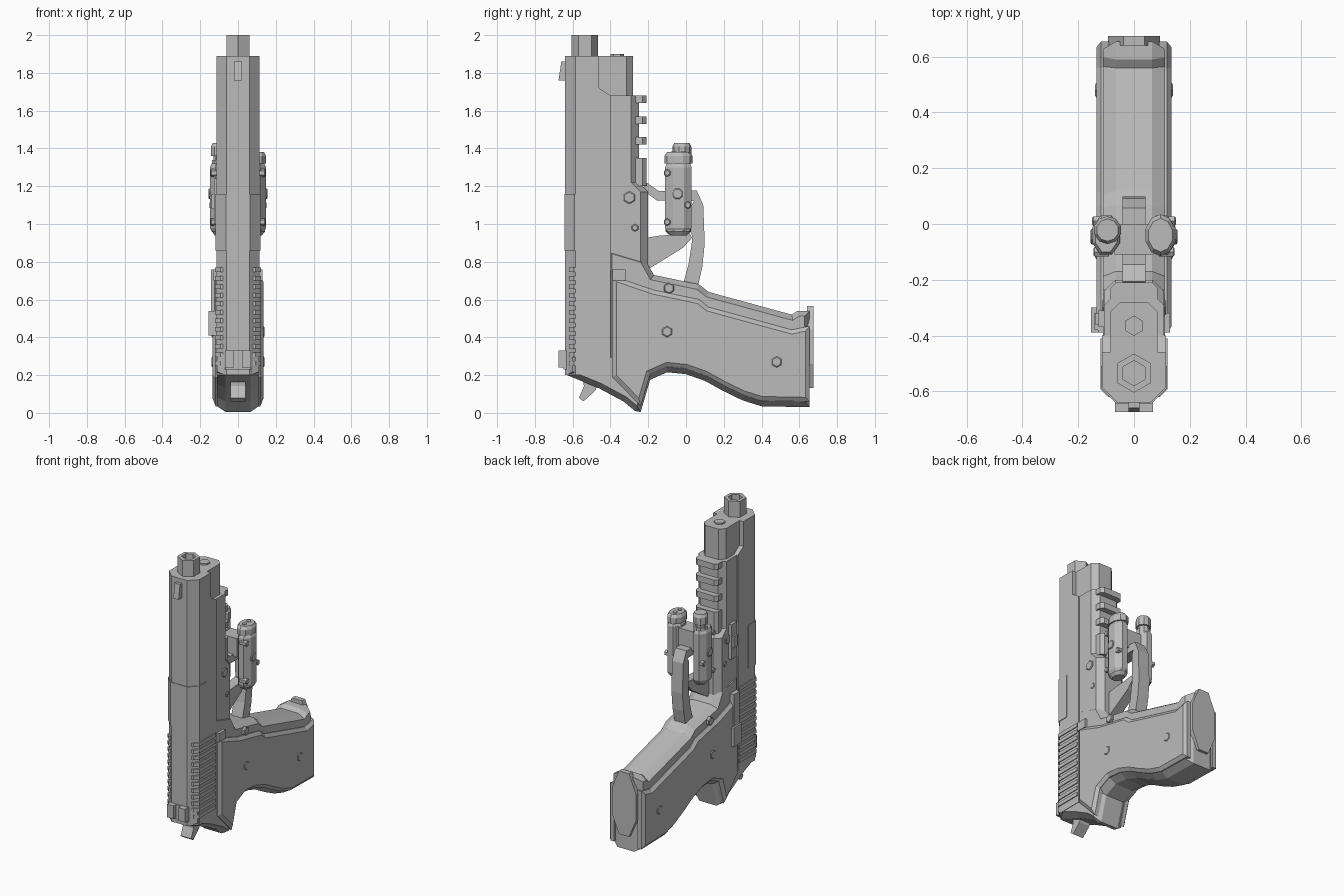
import bpy, bmesh, math
from mathutils import Vector

if "Cube" in bpy.data.objects:
    bpy.data.objects.remove(bpy.data.objects["Cube"])

SHADE = .5
grey = bpy.data.materials.new("gunmetal_grey")
grey.use_nodes = True
grey.diffuse_color = (SHADE, SHADE, SHADE, 1)
grey.node_tree.nodes["Principled BSDF"].inputs["Base Color"].default_value = grey.diffuse_color

AXES = {"x": lambda p, a, b: (p, a, b),
        "y": lambda p, a, b: (a, p, b),
        "z": lambda p, a, b: (a, b, p)}


def loft(name, axis, sections):
    """Skin a stack of (position, outline) sections along an axis, capping both ends."""
    bm = bmesh.new()
    rings = [[bm.verts.new(AXES[axis](p, *point)) for point in outline] for p, outline in sections]
    for low, high in zip(rings, rings[1:]):
        for i in range(len(low)):
            bm.faces.new((low[i - 1], low[i], high[i], high[i - 1]))
    bm.faces.new(rings[0])
    bm.faces.new(rings[-1])
    bmesh.ops.recalc_face_normals(bm, faces=bm.faces)
    mesh = bpy.data.meshes.new(name)
    bm.to_mesh(mesh)
    bm.free()
    mesh.materials.append(grey)
    bpy.context.collection.objects.link(bpy.data.objects.new(name, mesh))


def slab(name, axis, start, end, outline):
    loft(name, axis, [(start, outline), (end, outline)])


def box(name, x, y, z):
    slab(name, "z", *z, [(x[0], y[0]), (x[1], y[0]), (x[1], y[1]), (x[0], y[1])])


def left_normal(start, end):
    along = (Vector(end) - Vector(start)).normalized()
    return Vector((-along.y, along.x))


def inset(outline, distance):
    """Move every edge of an outline inwards."""
    closed = list(zip(outline, outline[1:] + outline[:1]))
    turn = 1 if sum(a[0] * b[1] - b[0] * a[1] for a, b in closed) > 0 else -1
    normals = [left_normal(a, b) for a, b in closed]
    result = []
    for i, point in enumerate(outline):
        before, after = normals[i - 1], normals[i]
        scale = turn * distance / max(.4, 1 + before.dot(after))
        result.append(tuple(Vector(point) + (before + after) * scale))
    return result


def strip(name, half, path, thick, thick_end):
    """Bend a flat bar of changing thickness along a side-view path."""
    upper, lower = [], []
    last = len(path) - 1
    for i, point in enumerate(path):
        side = left_normal(path[max(i - 1, 0)], path[min(i + 1, last)])
        side *= (thick + (thick_end - thick) * i / last) / 2
        upper.append(tuple(Vector(point) + side))
        lower.append(tuple(Vector(point) - side))
    slab(name, "x", -half, half, upper + lower[::-1])


def ring(cx, cy, rx, ry, sides):
    angles = [math.tau * (i + .5) / sides for i in range(sides)]
    return [(cx + rx * math.cos(a), cy + ry * math.sin(a)) for a in angles]


def wedge(half, flat, back, bevel):
    """Symmetric outline with its two corners on the flat end bevelled."""
    corner = flat + math.copysign(bevel, back - flat)
    right = [(half - bevel, flat), (half, corner), (half, back)]
    return right + [(-x, y) for x, y in right[::-1]]


def shift(points, rise):
    return [(y, z + rise) for y, z in points]


def knob(name, side, depth, y, z, radius, sides=6):
    outline = ring(y, z, radius, radius, sides)
    loft(name, "x", [(0.09 * side, outline), ((depth - .004) * side, outline),
                     (depth * side, inset(outline, .005))])


# Slide, with the lower corner of its nose cut back
FRONT, HALF, BEVEL = -.64, .115, .055
MUZZLE, SHOULDER = 1.89, 1.68
slide = wedge(HALF, FRONT, -.4, BEVEL)
nose = wedge(HALF, FRONT, -.46, BEVEL)
slab("slide", "z", .2, SHOULDER, slide)
loft("slide_nose", "z", [(SHOULDER, slide), (SHOULDER + .04, nose), (MUZZLE, nose)])
slab("ejection_plate", "z", .86, 1.16, wedge(HALF + .004, FRONT - .004, -.51, BEVEL))
for i in range(12):
    height = .25 + i * .045
    slab("grip_serration", "z", height, height + .025, wedge(HALF + .006, FRONT + .02, -.41, BEVEL / 2))

# Barrel, recoil rod and its housing
muzzle, bore = [ring(0, -.535, r, r, 6) for r in (.07, .045)]
loft("barrel", "z", [(SHOULDER, muzzle), (2, muzzle), (2, bore), (MUZZLE, bore)])
slab("recoil_housing", "z", SHOULDER - .4, MUZZLE, wedge(.085, -.28, -.48, .035))
slab("recoil_rod", "z", SHOULDER, MUZZLE + .01, ring(0, -.365, .036, .036, 6))

# Sights and hammer
slab("front_sight", "x", -.02, .02, [(FRONT, 1.86), (-.66, 1.86), (-.675, 1.76), (FRONT, 1.76)])
box("rear_sight_base", (-.068, .068), (-.648, -.6), (.23, .33))
for side in (1, -1):
    box("rear_sight_post", (.02 * side, .068 * side), (-.675, -.6), (.24, .33))
strip("hammer", .04, [(-.5, .22), (-.51, .13), (-.555, .07)], .1, .03)

# Frame under the slide, and the accessory rail
upper_frame = wedge(.107, -.25, -.42, .04)
lower_frame = wedge(.107, -.2, -.42, .04)
loft("frame", "z", [(.75, lower_frame), (1.17, lower_frame), (1.22, upper_frame), (SHOULDER, upper_frame)])
tooth = wedge(.085, -.21, -.27, .02)
slab("rail_base", "z", 1.2, 1.33, tooth)
for i in range(4):
    height = 1.31 + i * .11
    slab("rail_tooth", "z", height, height + .04, tooth)

# Grip outline: stepped spine, eased strap and tail
END = .655
spine = [(-.17, .73), (.07, .68), (.12, .64), (.56, .52)]
strap = [(END, .03)]
for i in range(6):
    t = i / 5
    strap.append((.4 - t / 2, .035 + .18 * (t + math.sin(math.pi * t) * .1 - math.sin(math.tau * t) * .09)))
strap += [(-.19, .175), (-.24, .005)]
body = [(-.42, .88), (-.22, .82)] + spine + [(.59, .54), (END, .54)] + strap
body += [(-.27, .01), (-.33, .06), (-.46, .13), (-.63, .2), (-.63, .32), (-.42, .32)]
core = inset(body, .028)
loft("grip_body", "x", [(-.112, core), (-.065, body), (.065, body), (.112, core)])

# Panels repeat the grip outline further in
panel = [(-.39, .725)] + shift(spine, -.08) + [(END, .46)] + shift(strap, .03) + [(-.33, .13), (-.39, .19)]
for side in (1, -1):
    loft("grip_panel", "x", [(.09 * side, panel), (.118 * side, panel), (.135 * side, inset(panel, .022))])
    box("panel_ledge", (.1 * side, .13 * side), (-.39, -.32), (.7, .76))
    knob("upper_grip_screw", side, .139, -.1, .43, .03)
    knob("lower_grip_screw", side, .139, .48, .27, .03)
    knob("large_frame_pin", side, .114, -.3, 1.14, .034)
    knob("small_frame_pin", side, .112, -.27, .98, .02)
    knob("release_button", side, .13, -.09, .66, .03)

# Base plate on the end of the grip
plate = ring(0, .35, .1, .235, 8)
slab("base_plate", "y", .64, .675, plate)

# Trigger and guard
strip("trigger_guard", .042, [(-.22, 1.2), (-.15, 1.15), (.05, 1.15), (.06, 1.1), (.065, .9), (.05, .78), (.02, .66)],
      .045, .08)
strip("trigger", .035, [(-.23, .84), (-.12, .88), (-.03, .91), (.025, .94)], .17, .03)

# Control levers on the right-hand side
box("slide_stop", (-.128, -.1), (-.37, -.31), (1, 1.24))
box("slide_stop_tab", (-.14, -.1), (-.36, -.32), (1.08, 1.16))
box("safety_lever", (-.142, -.1), (-.38, -.32), (.5, .76))
box("safety_tab", (-.155, -.1), (-.39, -.3), (.41, .54))


# Twin lamp unit astride the guard
def lamp(name, x, y, width, depth, neck, top):
    foot, gap = .94, .02
    steps = [(foot, .6), (foot + gap, .9), (neck, .9), (neck, .75), (neck + gap, .75),
             (neck + gap, 1), (top - gap, 1), (top, .8)]
    loft(name, "z", [(z, ring(x, y, width * k, depth * k, 10)) for z, k in steps])


lamp("narrow_lamp", -.095, -.022, .05, .05, 1.34, 1.43)
lamp("wide_lamp", .095, -.04, .056, .075, 1.3, 1.38)
for y in (-.065, -.015):
    slab("lamp_lens", "z", 1.37, 1.385, ring(.093, y, .015, .015, 8))
for side in (1, -1):
    case = [(x * side, y) for x, y in ring(.1, -.04, .053, .076, 8)]
    small = inset(case, .01)
    loft("lamp_case", "z", [(.96, small), (.98, case), (1.3, case), (1.32, small)])
    knob("lamp_dial", side, .156, -.045, 1.16, .03, 8)
    knob("lamp_side_screw", side, .15, .01, 1.1, .02)
    for height in (1.01, 1.27):
        knob("lamp_case_screw", side, .145, -.1, height, .02)
box("lamp_bridge", (-.07, .07), (-.11, 0), (1.16, 1.29))
